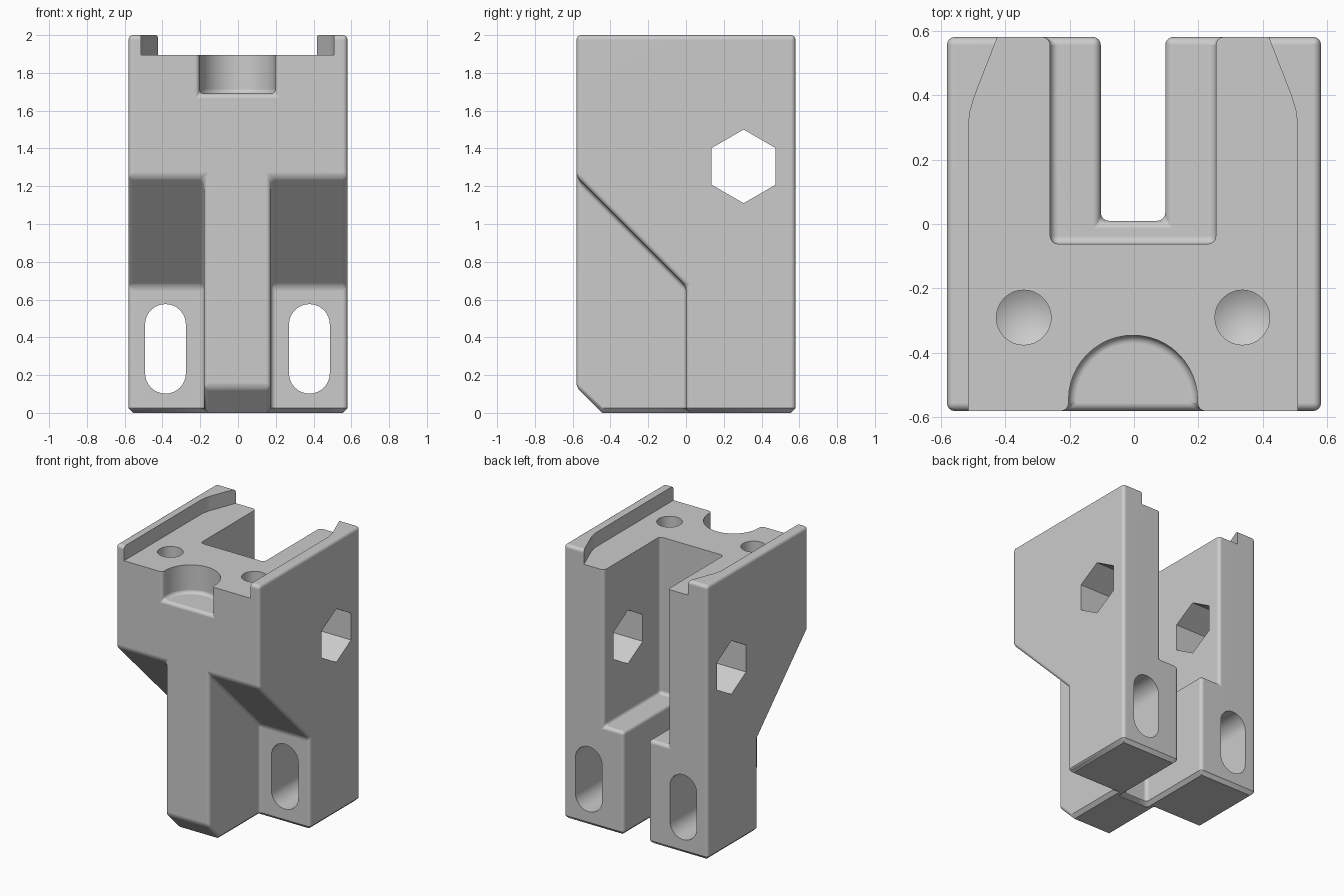
import bpy, bmesh, math

if "Cube" in bpy.data.objects:
    bpy.data.objects.remove(bpy.data.objects["Cube"], do_unlink=True)

HALF = 0.58      # half width and half depth
ROUND = 0.025    # edge rounding
MID = -0.003     # centre line of the cuts
FAR = 0.75       # beyond the body on every side


def prism(name, points, axis, low, high):
    """Closed prism: 2D points swept along one axis."""
    place = {"x": lambda a, b, t: (t, a, b),
             "y": lambda a, b, t: (a, t, b),
             "z": lambda a, b, t: (a, b, t)}[axis]
    bm = bmesh.new()
    rings = [[bm.verts.new(place(a, b, t)) for a, b in points] for t in (low, high)]
    for ring in rings:
        bm.faces.new(ring)
    n = len(points)
    for i in range(n):
        j = (i + 1) % n
        bm.faces.new((rings[0][i], rings[0][j], rings[1][j], rings[1][i]))
    bmesh.ops.recalc_face_normals(bm, faces=bm.faces)
    mesh = bpy.data.meshes.new(name)
    bm.to_mesh(mesh)
    bm.free()
    obj = bpy.data.objects.new(name, mesh)
    bpy.context.collection.objects.link(obj)
    return obj


def rect(a0, a1, b0, b1):
    return [(a0, b0), (a1, b0), (a1, b1), (a0, b1)]


def arc(ca, cb, radius, start, end, steps):
    turns = [math.radians(start + (end - start) * i / steps) for i in range(steps + 1)]
    return [(ca + radius * math.cos(t), cb + radius * math.sin(t)) for t in turns]


def cut(target, cutter):
    mod = target.modifiers.new("cut", "BOOLEAN")
    mod.operation = "DIFFERENCE"
    mod.solver = "EXACT"
    mod.object = cutter
    bpy.context.view_layer.update()
    graph = bpy.context.evaluated_depsgraph_get()
    mesh = bpy.data.meshes.new_from_object(target.evaluated_get(graph))
    target.modifiers.clear()
    target.data = mesh
    bpy.data.objects.remove(cutter, do_unlink=True)


def bevel(bm, edges, width, segments):
    bmesh.ops.bevel(bm, geom=edges, offset=width, offset_type="OFFSET",
                    segments=segments, profile=0.5, affect="EDGES",
                    clamp_overlap=False)


body = prism("clamp_body", rect(-HALF, HALF, -HALF, HALF), "z", 0, 2)

# Sloped pockets either side of the front stem
pocket = [(-FAR, -0.2), (0, -0.2), (0, 0.67), (-FAR, 0.67 + FAR)]
for low, high in ((-FAR, MID - 0.177), (MID + 0.177, FAR)):
    cut(body, prism("pocket_cutter", pocket, "x", low, high))

# Stepped slot at the back
cut(body, prism("wide_slot_cutter", rect(MID - 0.257, MID + 0.257, -0.062, FAR), "z", 0.755, 2.2))
cut(body, prism("narrow_slot_cutter", rect(MID - 0.1, MID + 0.1, 0.01, FAR), "z", -0.2, 2.2))

# Sloped toe of the stem
cut(body, prism("toe_cutter", [(-FAR, -0.2), (-0.245, -0.2), (-0.645, 0.2), (-FAR, 0.305)],
                "x", -0.4, 0.4))

# Half-round recess at the front of the top
recess = [(MID + 0.2, -FAR)] + arc(MID, -0.545, 0.2, 0, 180, 24) + [(MID - 0.2, -FAR)]
cut(body, prism("recess_cutter", recess, "z", 1.69, 2.2))

# Chamfer the foot edges, then round the rest
bm = bmesh.new()
bm.from_mesh(body.data)
bmesh.ops.remove_doubles(bm, verts=bm.verts, dist=0.0001)
bmesh.ops.dissolve_limit(bm, angle_limit=math.radians(1), verts=bm.verts, edges=bm.edges)
foot = [e for e in bm.edges if max(v.co.z for v in e.verts) < 0.005
        and e.calc_face_angle(0) > math.radians(60)]
bevel(bm, foot, ROUND, 1)
sharp = [e for e in bm.edges if max(v.co.z for v in e.verts) > 0.05
         and e.calc_face_angle(0) > math.radians(30)]
bevel(bm, sharp, ROUND, 4)
bmesh.ops.remove_doubles(bm, verts=bm.verts, dist=0.00001)
bmesh.ops.recalc_face_normals(bm, faces=bm.faces)
bm.to_mesh(body.data)
bm.free()

# Channel between the two top rails, narrowing to the back
side = [(0.51, -FAR), (0.51, 0.31), (0.505, 0.35), (0.492, 0.395), (0.42, 0.58), (0.354, FAR)]
channel = [(MID + a, b) for a, b in side] + [(MID - a, b) for a, b in reversed(side)]
cut(body, prism("channel_cutter", channel, "z", 1.895, 2.2))

# Hexagonal cross hole
cut(body, prism("hexagon_cutter", arc(0.305, 1.305, 0.195, 30, 330, 5), "x", -FAR, FAR))

for s in (-1, 1):
    # Long mounting slots through the feet
    x = MID + s * 0.381
    slot = arc(x, 0.468, 0.108, 0, 180, 16) + arc(x, 0.21, 0.108, 180, 360, 16)
    cut(body, prism("foot_slot_cutter", slot, "y", -0.4, FAR))

    # Drilled holes with a conical bottom
    hole = prism("drill_cutter", arc(MID + s * 0.339, -0.29, 0.085, 0, 348.75, 31), "z", 1.6, 2.2)
    bm = bmesh.new()
    bm.from_mesh(hole.data)
    floor = min(bm.faces, key=lambda f: f.calc_center_median().z)
    tip = bmesh.ops.poke(bm, faces=[floor])["verts"][0]
    tip.co.z -= 0.05
    bm.to_mesh(hole.data)
    bm.free()
    cut(body, hole)

# Plain grey finish
grey = bpy.data.materials.new("light_grey")
grey.use_nodes = True
colour = (0.6, 0.6, 0.6, 1)
grey.diffuse_color = colour
grey.node_tree.nodes["Principled BSDF"].inputs["Base Color"].default_value = colour
body.data.materials.clear()
body.data.materials.append(grey)
for face in body.data.polygons:
    face.material_index = 0

bpy.ops.object.select_all(action="DESELECT")
body.select_set(True)
bpy.context.view_layer.objects.active = body
bpy.ops.object.shade_smooth_by_angle(angle=math.radians(32))
normals = body.modifiers.new("even_normals", "WEIGHTED_NORMAL")
normals.keep_sharp = True
